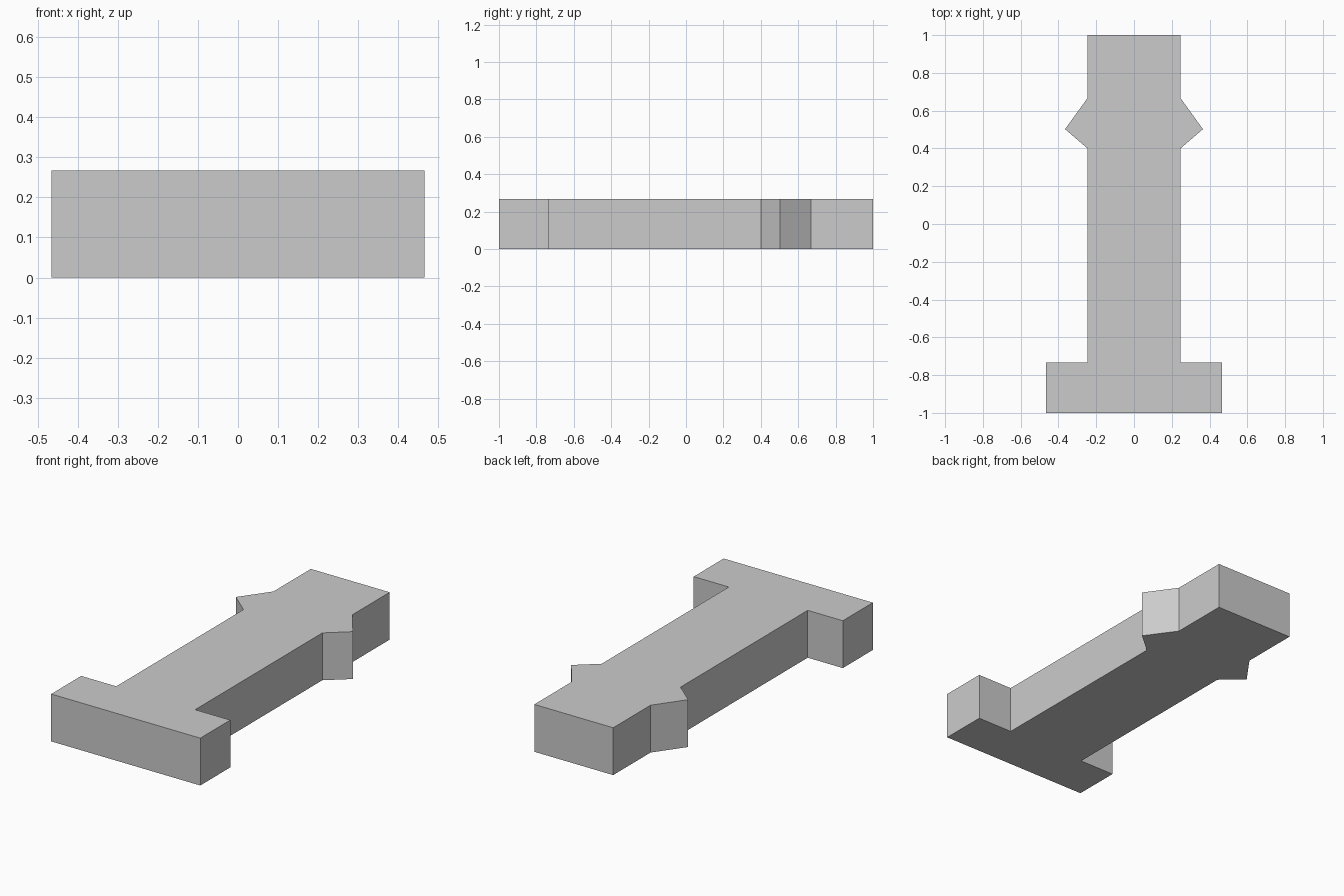
import bpy
import bmesh

if "Cube" in bpy.data.objects:
    bpy.data.objects.remove(bpy.data.objects["Cube"])

HEIGHT = 0.267

grey = bpy.data.materials.new("light_grey")
grey.diffuse_color = (0.6, 0.6, 0.6, 1.0)
grey.use_nodes = True
grey.node_tree.nodes["Principled BSDF"].inputs["Base Color"].default_value = grey.diffuse_color

# Right half of the outline, from the wide foot to the far end
half = [(0.465, -1.0), (0.465, -0.733), (0.246, -0.733), (0.246, 0.40),
        (0.365, 0.502), (0.246, 0.667), (0.246, 1.0)]
outline = half + [(-x, y) for x, y in reversed(half)]

# Flat bar with a wide foot and pointed side lugs, extruded upwards
bm = bmesh.new()
base = bm.faces.new([bm.verts.new((x, y, 0.0)) for x, y in outline])
top = bmesh.ops.extrude_face_region(bm, geom=[base], use_keep_orig=True)
bmesh.ops.translate(bm, vec=(0, 0, HEIGHT),
                    verts=[v for v in top["geom"] if isinstance(v, bmesh.types.BMVert)])
bmesh.ops.recalc_face_normals(bm, faces=bm.faces)

mesh = bpy.data.meshes.new("flanged_bar")
bm.to_mesh(mesh)
bm.free()
mesh.materials.append(grey)
bpy.context.collection.objects.link(bpy.data.objects.new("flanged_bar", mesh))
